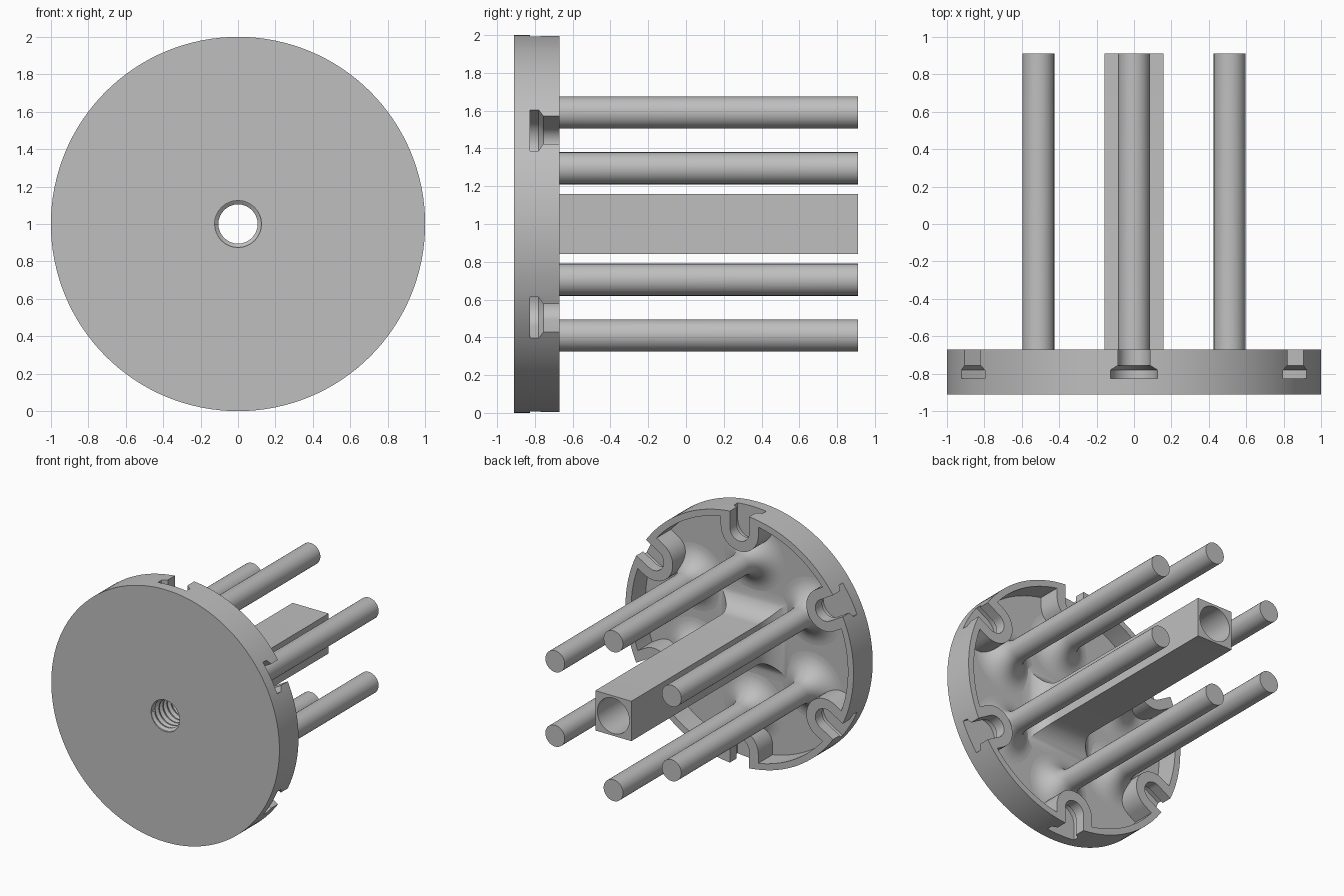
import bpy, bmesh
from math import pi, sin, cos, radians
from mathutils import Vector

cube = bpy.data.objects.get("Cube")
if cube:
    bpy.data.objects.remove(cube, do_unlink=True)

FRONT, FLOOR, RIM, BACK = -0.91, -0.85, -0.67, 0.91
FILLET = RIM - FLOOR

grey = bpy.data.materials.new("plain_grey")
grey.use_nodes = True
grey.diffuse_color = (0.52, 0.52, 0.52, 1)
grey.node_tree.nodes["Principled BSDF"].inputs["Base Color"].default_value = grey.diffuse_color


def loft(name, rings):
    """Skin a list of equal-length point loops and cap both ends."""
    bm = bmesh.new()
    loops = [[bm.verts.new(p) for p in ring] for ring in rings]
    n = len(loops[0])
    for a, b in zip(loops, loops[1:]):
        for i in range(n):
            j = (i + 1) % n
            bm.faces.new((a[i], a[j], b[j], b[i]))
    bm.faces.new(loops[0])
    bm.faces.new(loops[-1])
    bmesh.ops.recalc_face_normals(bm, faces=bm.faces)
    mesh = bpy.data.meshes.new(name)
    bm.to_mesh(mesh)
    bm.free()
    mesh.materials.append(grey)
    obj = bpy.data.objects.new(name, mesh)
    bpy.context.collection.objects.link(obj)
    return obj


def circle(r, y, n, cx=0, cz=1, turn=0):
    return [Vector((cx + r * cos(turn + 2 * pi * i / n), y,
                    cz + r * sin(turn + 2 * pi * i / n))) for i in range(n)]


def slot_outline(angle, half, outer, y):
    """U shape that opens outward along a radius of the disc."""
    arc = [radians(90 + 180 * i / 16) for i in range(17)]
    flat = [(0.866 + half * cos(a), half * sin(a)) for a in arc]
    flat += [(outer, -half), (outer, half)]
    return [Vector((s * cos(angle) - t * sin(angle), y,
                    1 + s * sin(angle) + t * cos(angle))) for s, t in flat]


def flare(r, steps=10):
    """Concave fillet from the floor up to a straight shaft of radius r."""
    pts = [(r + FILLET, FLOOR - 0.03)]
    for i in range(steps + 1):
        a = pi / 2 * i / steps
        pts.append((r + FILLET * (1 - sin(a)), RIM - FILLET * cos(a)))
    return pts + [(r, BACK)]


def cut(obj, cutter):
    mod = obj.modifiers.new("cut", "BOOLEAN")
    mod.operation = "DIFFERENCE"
    mod.solver = "EXACT"
    mod.object = cutter
    bpy.context.view_layer.objects.active = obj
    bpy.ops.object.modifier_apply(modifier=mod.name)


# Dished disc with a raised rim
disc = loft("disc", [circle(r, y, 128) for r, y in
                     ((1, FRONT), (1, RIM), (0.95, RIM), (0.95, FLOOR))])

# Square post with a flared foot
post = loft("square_post", [circle(h * 2 ** 0.5, y, 4, turn=pi / 4)
                            for h, y in flare(0.158)])

# Stepped bore through disc and post
bore = loft("bore_cutter", [circle(r, y, 48) for r, y in
                            ((0.125, -1), (0.125, -0.3), (0.14, -0.28), (0.14, 1))])
bore.hide_render = True
cut(disc, bore)
cut(post, bore)
cutters = [bore]
parts = [disc, post]

# Six rods, each with a T-slot and its wall behind it
for k in range(6):
    angle = radians(30 + 60 * k)
    slot = loft(f"slot_cutter_{k + 1}", [slot_outline(angle, h, 1.1, y) for h, y in
                ((0.125, -0.825), (0.125, -0.78), (0.085, -0.755), (0.085, -0.6))])
    slot.hide_render = True
    cutters.append(slot)
    rod = loft(f"rod_{k + 1}", [circle(r, y, 32, 0.59 * cos(angle), 1 + 0.59 * sin(angle))
                                for r, y in flare(0.085)])
    wall = loft(f"slot_wall_{k + 1}", [slot_outline(angle, 0.165, 0.98, y)
                                       for y in (FLOOR - 0.02, RIM)])
    for obj in (disc, rod, wall):
        cut(obj, slot)
    parts += [rod, wall]

# Helical thread inside the front of the bore
PITCH, TURN, TURNS = 0.05, 32, 11
rings = []
for i in range(TURN * TURNS + 1):
    a = pi + 2 * pi * i / TURN
    y = FRONT + 0.022 + PITCH * i / TURN
    rings.append([Vector((r * cos(a), y + dy, 1 + r * sin(a))) for r, dy in
                  ((0.128, -0.022), (0.105, -0.005), (0.105, 0.005), (0.128, 0.022))])
parts.append(loft("thread", rings))

for cutter in cutters:
    bpy.data.objects.remove(cutter, do_unlink=True)

# Smooth round faces, keep edges crisp
bpy.ops.object.select_all(action="DESELECT")
for obj in parts:
    obj.select_set(True)
bpy.context.view_layer.objects.active = disc
bpy.ops.object.shade_smooth_by_angle(angle=radians(30))
